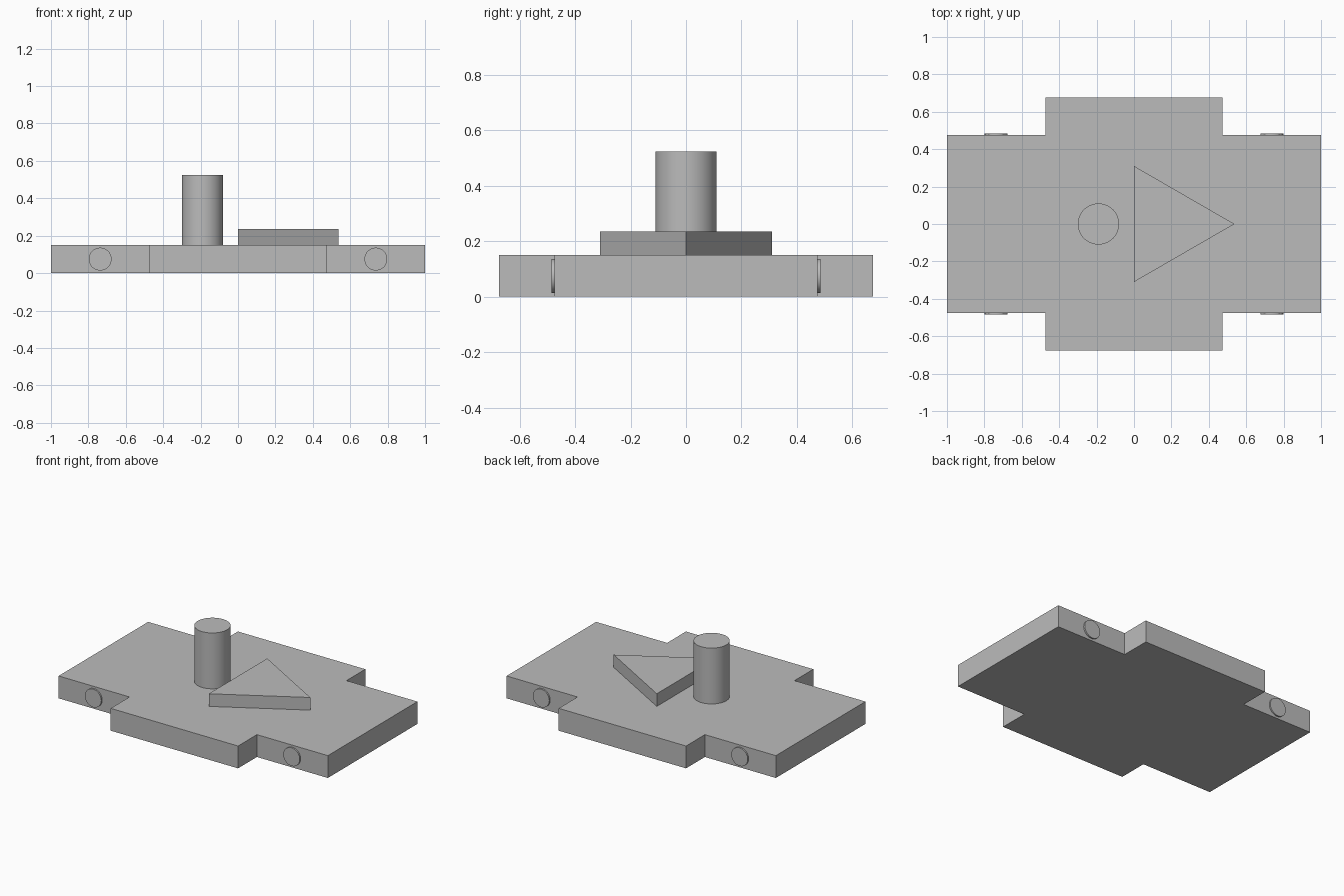
import bpy
import bmesh
from math import pi

cube = bpy.data.objects.get("Cube")
if cube:
    bpy.data.objects.remove(cube, do_unlink=True)

# Single plain grey material
GREY = (0.5, 0.5, 0.5, 1.0)
grey = bpy.data.materials.new("plain grey")
grey.use_nodes = True
grey.diffuse_color = GREY
grey.node_tree.nodes["Principled BSDF"].inputs["Base Color"].default_value = GREY


def prism(name, outline, bottom, top):
    """Extrude a flat outline upwards into a solid."""
    bm = bmesh.new()
    face = bm.faces.new([bm.verts.new((x, y, bottom)) for x, y in outline])
    grown = bmesh.ops.extrude_face_region(bm, geom=[face], use_keep_orig=True)
    verts = [v for v in grown["geom"] if isinstance(v, bmesh.types.BMVert)]
    bmesh.ops.translate(bm, verts=verts, vec=(0, 0, top - bottom))
    bmesh.ops.recalc_face_normals(bm, faces=bm.faces)
    mesh = bpy.data.meshes.new(name)
    bm.to_mesh(mesh)
    bm.free()
    mesh.materials.append(grey)
    obj = bpy.data.objects.new(name, mesh)
    bpy.context.collection.objects.link(obj)
    return obj


def cylinder(name, radius, depth, location, rotation=(0, 0, 0)):
    bpy.ops.mesh.primitive_cylinder_add(vertices=64, radius=radius, depth=depth,
                                        location=location, rotation=rotation)
    obj = bpy.context.object
    obj.name = name
    obj.data.materials.append(grey)
    bpy.ops.object.shade_smooth_by_angle()
    return obj


# Base plate with a wide middle section
DECK = 0.15
END_Y, WING_X, WING_Y = 0.475, 0.473, 0.675
quarter = [(1, END_Y), (WING_X, END_Y), (WING_X, WING_Y)]
half = quarter + [(-x, y) for x, y in reversed(quarter)]
prism("base_plate", half + [(-x, -y) for x, y in half], 0, DECK)

# Triangular block pointing towards +x
prism("triangle_block", [(0, -0.31), (0.537, 0), (0, 0.31)], DECK, 0.235)

# Upright post
POST_TOP = 0.525
cylinder("post", 0.11, POST_TOP - DECK, (-0.19, 0, (DECK + POST_TOP) / 2))

# Thin round discs on the long sides
for y_sign, side in ((-1, "front"), (1, "back")):
    for x_sign, end in ((-1, "right"), (1, "left")):
        cylinder(f"{side}_{end}_disc", 0.061, 0.02,
                 (x_sign * 0.737, y_sign * END_Y, DECK / 2), (pi / 2, 0, 0))
